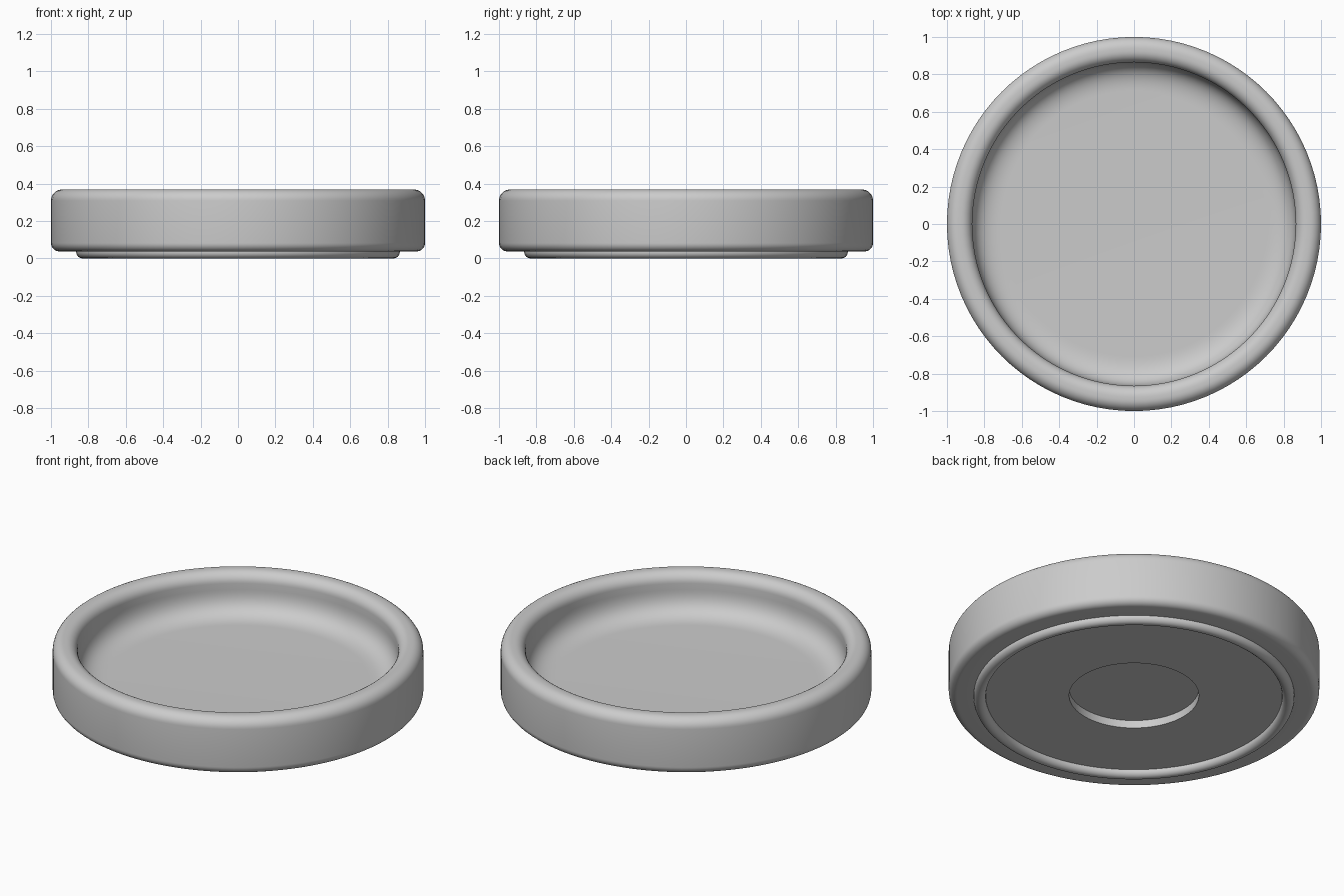
import bpy
import bmesh
from math import sin, cos, radians, tau

cube = bpy.data.objects.get("Cube")
if cube:
    bpy.data.objects.remove(cube, do_unlink=True)

SEGMENTS = 96


def arc(cx, cz, r, start, end, steps=8):
    """Points of a circular fillet in the radius/height plane."""
    angles = [radians(start + (end - start) * i / steps) for i in range(steps + 1)]
    return [(cx + r * cos(a), cz + r * sin(a)) for a in angles]


def soft_cove(wall_r, top_z, floor_r, floor_z, steps=16):
    """Curve that eases from a vertical wall into a flat floor."""
    ts = [i / steps for i in range(steps + 1)]
    return [(wall_r + (floor_r - wall_r) * t * t,
             floor_z + (top_z - floor_z) * (1 - t) ** 2) for t in ts]


def lathe(name, profile, material):
    """Revolve a radius/height profile around the z axis."""
    bm = bmesh.new()
    verts = [bm.verts.new((x, 0, z)) for x, z in profile]
    edges = [bm.edges.new(pair) for pair in zip(verts, verts[1:])]
    bmesh.ops.spin(bm, geom=verts + edges, cent=(0, 0, 0), axis=(0, 0, 1),
                   angle=tau, steps=SEGMENTS, use_duplicate=False)
    bmesh.ops.remove_doubles(bm, verts=bm.verts, dist=0.0001)
    bmesh.ops.recalc_face_normals(bm, faces=bm.faces)
    mesh = bpy.data.meshes.new(name)
    bm.to_mesh(mesh)
    bm.free()
    mesh.materials.append(material)
    obj = bpy.data.objects.new(name, mesh)
    bpy.context.collection.objects.link(obj)
    bpy.ops.object.select_all(action='DESELECT')
    obj.select_set(True)
    bpy.context.view_layer.objects.active = obj
    bpy.ops.object.shade_smooth_by_angle(angle=radians(30))


GREY = (0.6, 0.6, 0.6, 1)
grey = bpy.data.materials.new("mid_grey")
grey.use_nodes = True
grey.diffuse_color = GREY
grey.node_tree.nodes["Principled BSDF"].inputs["Base Color"].default_value = GREY

BASE = 0.037    # height of the flat underside
FLOOR = 0.13    # height of the inner floor

# Underside with a round central recess
profile = [(0, 0.083), (0.35, 0.083), (0.35, BASE), (0.8, BASE)]
# Rounded foot ring standing below the underside
profile += arc(0.8325, 0.0325, 0.0325, 180, 360, 16) + [(0.865, BASE)]
# Outer wall with rounded bottom and top edges
profile += arc(0.955, BASE + 0.045, 0.045, -90, 0)
profile += arc(0.94, 0.308, 0.06, 0, 90)
# Inner lip, then a soft cove down to the flat floor
profile += arc(0.925, 0.308, 0.06, 90, 180)
profile += soft_cove(0.865, 0.27, 0.71, FLOOR)
profile += [(0, FLOOR)]

lathe("round_tray", profile, grey)
